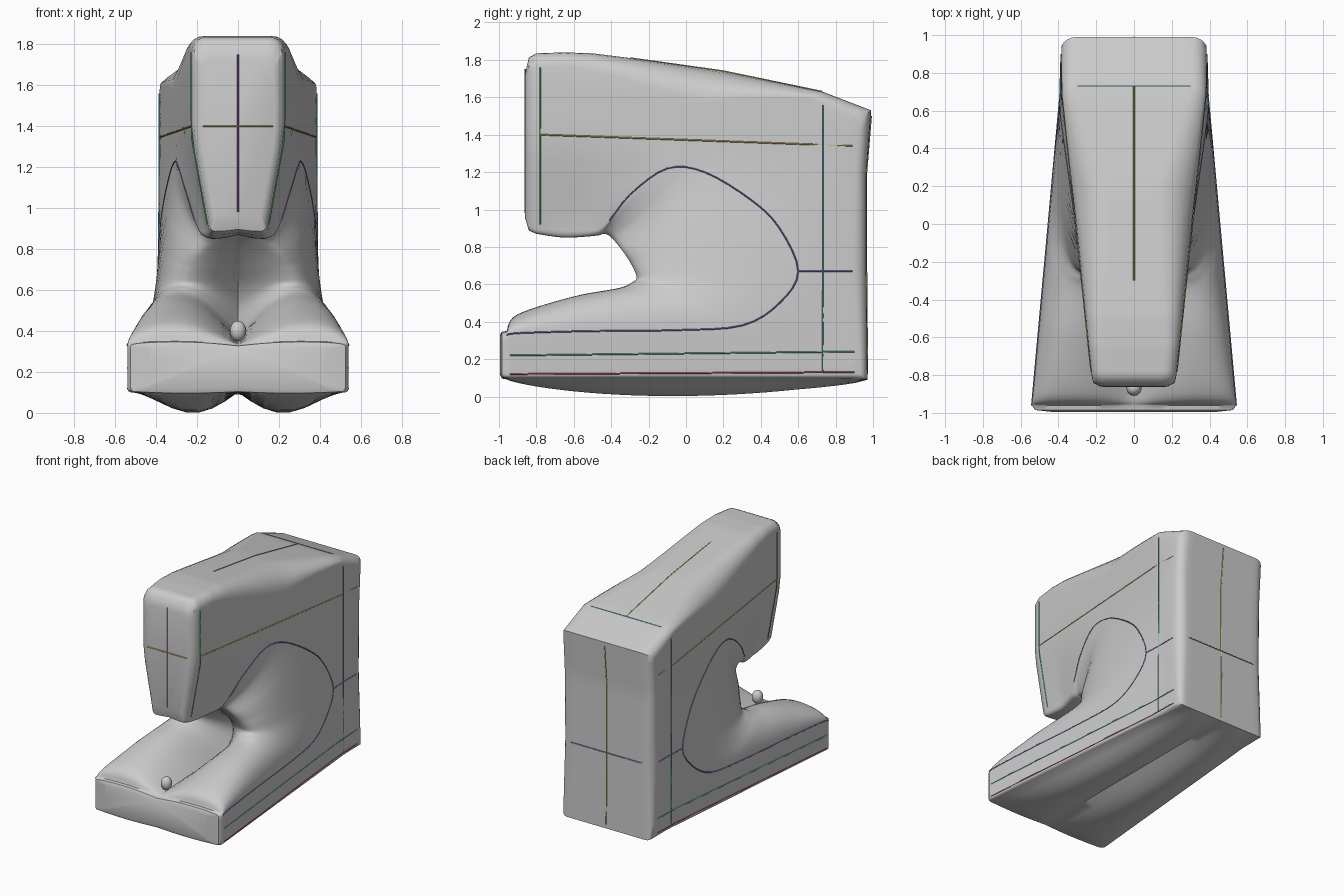
import bpy, bmesh, math
from mathutils import Vector

if "Cube" in bpy.data.objects:
    bpy.data.objects.remove(bpy.data.objects["Cube"])


def clamp(t):
    return max(0.0, min(1.0, t))


def lerp(a, b, t):
    return a + (b - a) * t


def smooth(t):
    t = clamp(t)
    return t * t * (3 - 2 * t)


# Half-width of the machine at a side-view position
def width(y, z):
    base = lerp(0.54, 0.385, clamp((y + 0.95) / 1.7))
    arm = lerp(0.225, 0.385, clamp((y + 0.8) / 1.53))
    arm *= 1 - 0.36 * clamp((1.35 - z) / 0.45) * clamp((-y - 0.1) / 0.5)
    back = smooth((y + 0.45) / 0.6)
    lo, hi = lerp(0.58, 0.35, back), lerp(0.86, 1.3, back)
    return lerp(base, arm, smooth((z - lo) / (hi - lo)))


# Stations along the C shape: throat centre, lobe crest, side seam, outer edge (y, z),
# crest width, outer corner radius
STATIONS = [
    ((-.96, .33), (-.96, .35), (-.96, .33), (-.96, .10), .55, .02),
    ((-.88, .34), (-.90, .44), (-.88, .34), (-.88, .10), .58, .02),
    ((-.50, .36), (-.60, .535), (-.50, .35), (-.45, .10), .60, .02),
    ((-.20, .37), (-.36, .58), (-.05, .355), (.10, .10), .60, .02),
    ((-.10, .42), (-.29, .61), (.30, .38), (.60, .10), .58, .02),
    ((-.06, .50), (-.265, .63), (.50, .50), (.97, .09), .55, .05),
    ((-.10, .60), (-.27, .66), (.60, .67), (.965, .67), .55, .07),
    ((-.20, .70), (-.30, .72), (.50, .90), (.965, 1.20), .55, .07),
    ((-.28, .77), (-.34, .78), (.35, 1.05), (.99, 1.53), .6, .08),
    ((-.34, .82), (-.38, .83), (.10, 1.20), (.73, 1.63), .6, .07),
    ((-.40, .86), (-.41, .86), (-.10, 1.22), (.20, 1.74), .65, .19),
    ((-.43, .87), (-.44, .87), (-.30, 1.08), (-.30, 1.81), .7, .12),
    ((-.48, .87), (-.48, .86), (-.45, .91), (-.50, 1.835), .8, .09),
    ((-.65, .87), (-.65, .85), (-.65, .90), (-.65, 1.84), .8, .07),
    ((-.80, .88), (-.80, .87), (-.80, .91), (-.80, 1.835), .8, .07),
]
SUB = 6


def spline(col, i, t):
    n = len(STATIONS) - 1
    p = [Vector(STATIONS[max(0, min(n, i + k))][col]) for k in (-1, 0, 1, 2)]
    return 0.5 * (2 * p[1] + (p[2] - p[0]) * t + (2 * p[0] - 5 * p[1] + 4 * p[2] - p[3]) * t * t
                  + (3 * p[1] - p[0] - 3 * p[2] + p[3]) * t ** 3)


# One closed cross-section ring
def ring(i, t):
    j = min(i + 1, len(STATIONS) - 1)
    c, l, s = (spline(k, i, t) for k in range(3))
    o = Vector(STATIONS[i][3]).lerp(Vector(STATIONS[j][3]), t)
    a, r = (lerp(STATIONS[i][k], STATIONS[j][k], t) for k in (4, 5))
    half = []
    for k in range(6):
        u = k / 6
        p = c.lerp(l, math.sin(math.pi / 2 * u))
        half.append((a * u * width(*p), p))
    for k in range(10):
        th = math.pi / 2 * k / 10
        p = s.lerp(l, math.cos(th) ** .85)
        half.append(((a + (1 - a) * math.sin(th) ** .85) * width(*p), p))
    d = (s - o).normalized()
    start = o + d * r
    for k in range(8):
        p = s.lerp(start, k / 7)
        half.append((width(*p), p))
    wo = width(*o)
    r = min(r, wo * .8)
    for k in range(1, 6):
        th = math.pi / 2 * k / 5
        half.append((wo - r + r * math.cos(th), start - d * r * math.sin(th)))
    # underside lobes bulge down, the rest of the outer wall stays flat
    sink = 0
    if i < 5:
        sink = 0.1 * math.sin(math.pi * clamp((o[0] + .97) / 1.94) ** .9) ** .7
    for k in range(1, 8):
        u = 1 - k / 7
        half.append(((wo - r) * u, o + Vector((0, -sink * math.sin(math.pi * u)))))
    pts = [Vector((x, p[0], p[1])) for x, p in half]
    return pts + [Vector((-p.x, p.y, p.z)) for p in reversed(pts[1:-1])]


def build_body():
    bm = bmesh.new()
    rings = [ring(i, k / SUB) for i in range(len(STATIONS) - 1) for k in range(SUB)]
    rings.append(ring(len(STATIONS) - 1, 0))

    # Rounded front faces of the base and the head
    def cap(src, steps):
        mid = sum(src, Vector()) / len(src)
        mid.x = 0
        return [[Vector((mid.x + (p.x - mid.x) * f, p.y - dy, mid.z + (p.z - mid.z) * f)) for p in src]
                for f, dy in steps]
    rings = cap(rings[0], [(.8, .035), (.97, .025)]) + rings + cap(rings[-1], [(.96, .04), (.8, .06)])
    vr = [[bm.verts.new(p) for p in r] for r in rings]
    n = len(vr[0])
    for a, b in zip(vr, vr[1:]):
        for k in range(n):
            bm.faces.new((a[k], a[(k + 1) % n], b[(k + 1) % n], b[k]))
    bm.faces.new(vr[0])
    bm.faces.new(vr[-1])
    bmesh.ops.recalc_face_normals(bm, faces=bm.faces)
    me = bpy.data.meshes.new("body")
    bm.to_mesh(me)
    bm.free()
    ob = bpy.data.objects.new("body", me)
    bpy.context.collection.objects.link(ob)
    bpy.context.view_layer.objects.active = ob
    ob.select_set(True)
    bpy.ops.object.shade_smooth_by_angle(angle=math.radians(50))


# Thin coloured seam lines lying on the surface
def seam(name, color, paths):
    cu = bpy.data.curves.new(name, 'CURVE')
    cu.dimensions = '3D'
    cu.bevel_depth = 0.004
    cu.bevel_resolution = 0
    for path in paths:
        sp = cu.splines.new('POLY')
        sp.points.add(len(path) - 1)
        for pt, co in zip(sp.points, path):
            pt.co = (*co, 1)
    mat = bpy.data.materials.new(name)
    mat.diffuse_color = (*color, 1)
    mat.use_nodes = True
    mat.node_tree.nodes["Principled BSDF"].inputs["Base Color"].default_value = mat.diffuse_color
    cu.materials.append(mat)
    bpy.context.collection.objects.link(bpy.data.objects.new(name, cu))


def both_sides(yz):
    dense = [Vector(a).lerp(Vector(b), k / 8) for a, b in zip(yz, yz[1:]) for k in range(8)] + [Vector(yz[-1])]
    return [[(s * width(*p), p[0], p[1]) for p in dense] for s in (1, -1)]


build_body()
loop = [spline(2, i, k / 4) for i in range(12) for k in range(4)]
seam("throat_seam", (.25, .15, .55), both_sides(loop) + both_sides([(.6, .67), (.89, .67)]))
seam("arm_seam", (.6, .4, .1), both_sides([(-.78, 1.4), (.89, 1.34)])
     + [[(-.17, -.86, 1.4), (.17, -.86, 1.4)]])
seam("base_seam", (.1, .5, .4), both_sides([(-.94, .22), (.9, .24)]))
seam("base_edge_seam", (.6, .1, .1), both_sides([(-.94, .12), (.9, .13)]))
seam("column_seam", (.1, .4, .5), both_sides([(.73, .13), (.73, 1.56)])
     + [[(-.3, .73, 1.63), (.3, .73, 1.63)]])
seam("head_seam", (.1, .6, .15), both_sides([(-.78, .92), (-.78, 1.76)]))
seam("centre_seam", (.45, .5, .1), [[(0, -.3, 1.81), (0, .2, 1.74), (0, .73, 1.63)],
                                    [(0, .97, .12), (0, .965, .67), (0, .965, 1.2), (0, .99, 1.5)]])
seam("back_seam", (.2, .2, .5), [[(-.3, .965, .67), (.3, .965, .67)]])
seam("face_seam", (.35, .1, .5), [[(0, -.86, .98), (0, -.86, 1.75)]])

# Small knob at the front of the throat
bpy.ops.mesh.primitive_uv_sphere_add(segments=16, ring_count=10, radius=.04, location=(0, -.87, .4))
bpy.context.object.name = "front_knob"
bpy.context.object.scale.z = 1.25
bpy.ops.object.shade_smooth()
